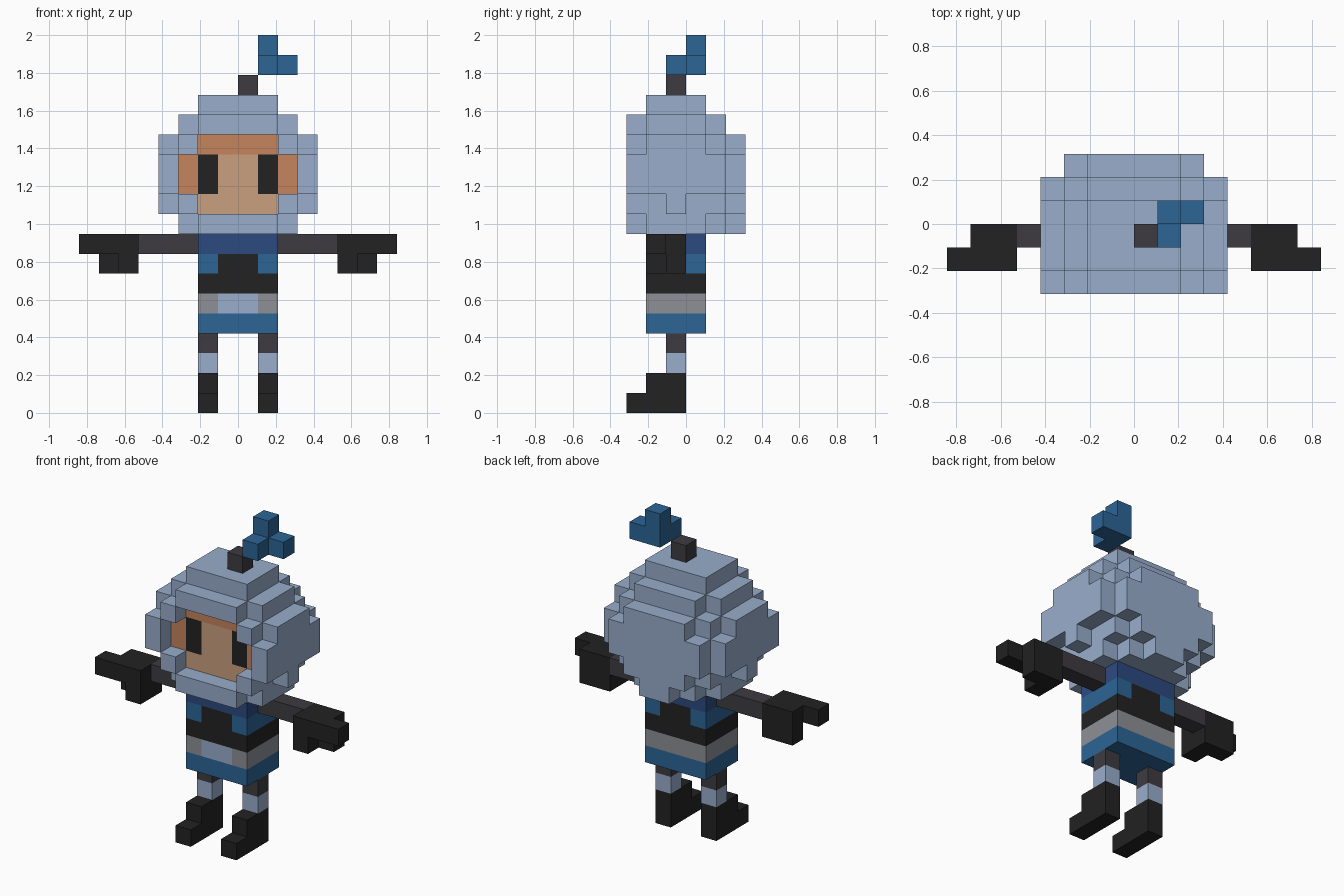
import bpy, bmesh
from itertools import product

if "Cube" in bpy.data.objects:
    bpy.data.objects.remove(bpy.data.objects["Cube"])

U = 2 / 19  # edge length of one block


def material(name, rgb):
    m = bpy.data.materials.new(name)
    lin = [(c / 255 / 12.92) if c < 11 else ((c / 255 + 0.055) / 1.055) ** 2.4 for c in rgb]
    m.diffuse_color = (*lin, 1)
    m.use_nodes = True
    m.node_tree.nodes["Principled BSDF"].inputs["Base Color"].default_value = m.diffuse_color
    return m


HOOD = material("pale_blue", (152, 174, 203))
HAIR = material("orange", (197, 133, 92))
SKIN = material("skin", (202, 160, 127))
BLACK = material("black", (34, 34, 34))
DARK = material("dark_grey", (61, 59, 65))
BLUE = material("blue", (44, 101, 149))
NAVY = material("navy", (44, 74, 128))
GREY = material("grey", (141, 144, 150))


def cells(boxes):
    """Unit cells filled by boxes (x0, x1, y0, y1, z0, z1)."""
    return {c for x0, x1, y0, y1, z0, z1 in boxes
            for c in product(range(x0, x1), range(y0, y1), range(z0, z1))}


def block_part(name, filled, colour):
    """Outer shell of a set of cells; colour is a material or rule(centre, normal)."""
    bm = bmesh.new()
    mats = []
    for c in sorted(filled):
        for axis, side in product(range(3), (0, 1)):
            n = [0, 0, 0]
            n[axis] = 2 * side - 1
            if tuple(c[i] + n[i] for i in range(3)) in filled:
                continue
            a, b = (axis + 1) % 3, (axis + 2) % 3
            corners = [(0, 0), (1, 0), (1, 1), (0, 1)]
            verts = []
            for da, db in corners if side else corners[::-1]:
                p = list(c)
                p[axis] += side
                p[a] += da
                p[b] += db
                verts.append(bm.verts.new([v * U for v in p]))
            f = bm.faces.new(verts)
            m = colour(*(v + 0.5 for v in c), n) if callable(colour) else colour
            if m not in mats:
                mats.append(m)
            f.material_index = mats.index(m)
    bmesh.ops.remove_doubles(bm, verts=bm.verts, dist=U * 0.01)
    mesh = bpy.data.meshes.new(name)
    bm.to_mesh(mesh)
    bm.free()
    for m in mats:
        mesh.materials.append(m)
    ob = bpy.data.objects.new(name, mesh)
    bpy.context.collection.objects.link(ob)
    return ob


def pair(name, boxes, colour):
    """Right part and its mirrored left copy."""
    block_part("right_" + name, cells(boxes), colour)
    block_part("left_" + name,
               cells([(-b[1], -b[0], *b[2:]) for b in boxes]), colour)


# Legs and boots
pair("boot", [(1, 2, -3, 0, 0, 1), (1, 2, -2, 0, 1, 2)], BLACK)
pair("leg", [(1, 2, -1, 0, 2, 4)], lambda x, y, z, n: HOOD if z < 3 else DARK)

# Arms and hands
pair("arm", [(2, 5, -1, 0, 8, 9)], DARK)
pair("hand", [(5, 7, -2, 0, 8, 9), (7, 8, -2, -1, 8, 9),
              (5, 7, -1, 0, 7, 8), (5, 6, -2, -1, 7, 8)], BLACK)


# Torso with horizontal clothing bands
def torso_colour(x, y, z, n):
    row = int(z)
    if row == 5 and n[1] < 0 and abs(x) < 1:
        return HOOD
    if row == 7 and n[1] and abs(x) < 1:
        return BLACK
    return {4: BLUE, 5: GREY, 6: BLACK, 7: BLUE, 8: NAVY}[row]


block_part("torso", cells([(-2, 2, -2, 1, 4, 9)]), torso_colour)

# Rounded hood: (half width, y0, y1, z0, z1)
hood = [(3, -2, 1, 9, 10), (2, -3, 2, 9, 10), (1, 2, 3, 9, 10),
        (4, -1, 0, 10, 11), (3, -3, 2, 10, 11), (2, 2, 3, 10, 11),
        (4, -3, 2, 11, 13), (3, 2, 3, 11, 13),
        (4, -2, 1, 13, 14), (3, -3, 2, 13, 14), (2, 2, 3, 13, 14),
        (3, -2, 1, 14, 15), (2, -3, 2, 14, 15), (2, -2, 1, 15, 16)]
opening = cells([(-2, 2, -3, -2, 10, 14), (-3, 3, -3, -2, 11, 13)])


# Face set back inside the hood opening
def head_colour(x, y, z, n):
    if n[1] < 0 and y == -1.5 and (int(x - 0.5), -3, int(z)) in opening:
        if z > 13 or abs(x) > 2:
            return HAIR
        return BLACK if abs(x) > 1 and z > 11 else SKIN
    return HOOD


block_part("head", cells([(-w, w, *r) for w, *r in hood]) - opening, head_colour)

# Topknot
block_part("topknot_stem", cells([(0, 1, -1, 0, 16, 17)]), DARK)
block_part("topknot_tuft", cells([(1, 2, -1, 1, 17, 18), (2, 3, 0, 1, 17, 18),
                                  (1, 2, 0, 1, 18, 19)]), BLUE)
